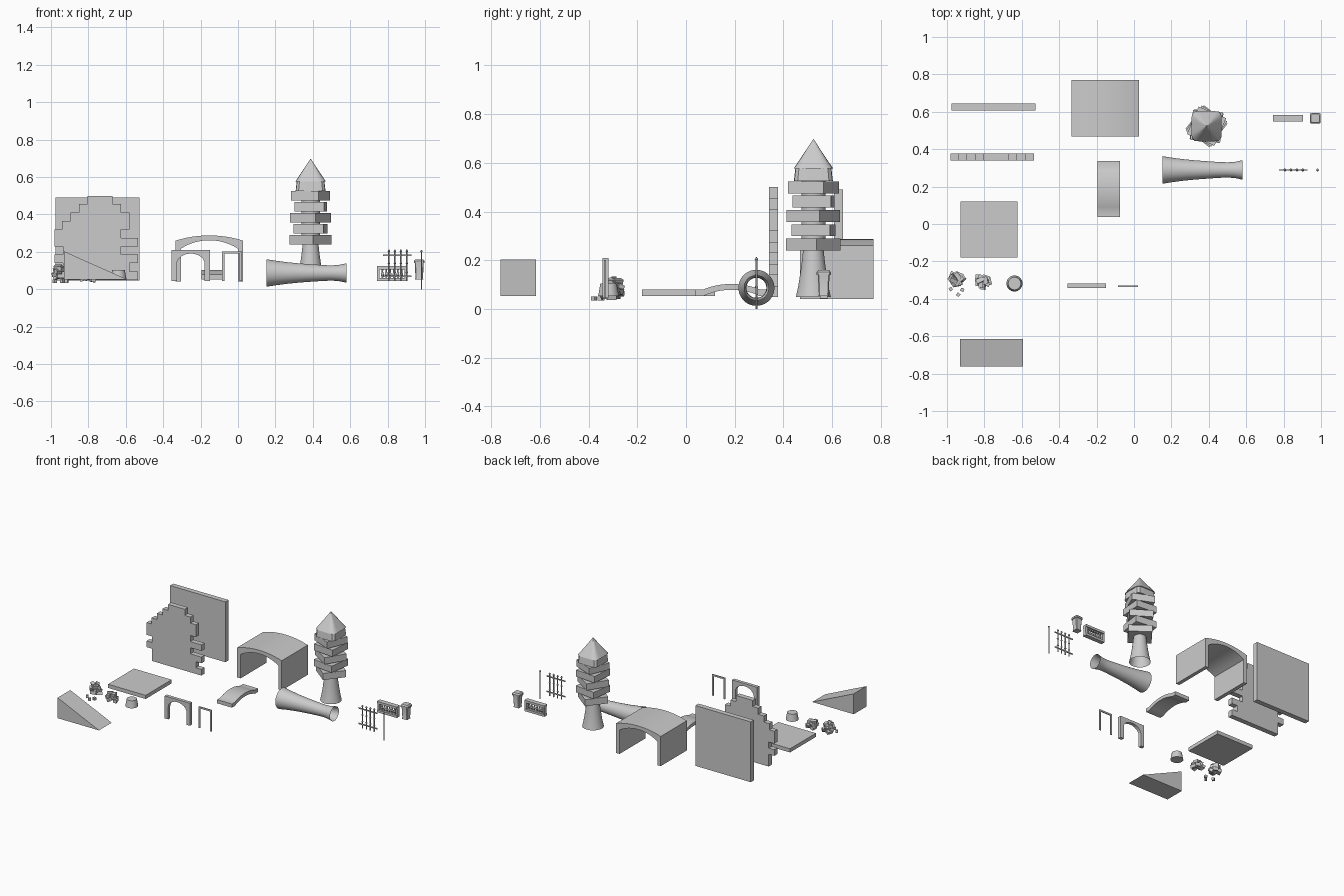
import bpy, bmesh, math, random
from mathutils import Matrix, Vector

if "Cube" in bpy.data.objects:
    bpy.data.objects.remove(bpy.data.objects["Cube"])

random.seed(4)


def finish(name, bm, smooth=False):
    bmesh.ops.recalc_face_normals(bm, faces=bm.faces)
    me = bpy.data.meshes.new(name)
    bm.to_mesh(me)
    bm.free()
    ob = bpy.data.objects.new(name, me)
    bpy.context.collection.objects.link(ob)
    if smooth:
        bpy.ops.object.select_all(action='DESELECT')
        ob.select_set(True)
        bpy.context.view_layer.objects.active = ob
        bpy.ops.object.shade_smooth_by_angle(angle=math.radians(35))
    return ob


def add_box(bm, x, y, z, rot=None):
    """Axis box from (min, max) ranges, optionally rotated about its centre."""
    c = Vector((sum(x) / 2, sum(y) / 2, sum(z) / 2))
    m = Matrix.Translation(c) @ (rot or Matrix()) @ Matrix.Diagonal((x[1] - x[0], y[1] - y[0], z[1] - z[0], 1))
    bmesh.ops.create_cube(bm, size=1, matrix=m)


def box(name, x, y, z, rot=None):
    bm = bmesh.new()
    add_box(bm, x, y, z, rot)
    return finish(name, bm)


def prism(name, pts, a, b, axis='y'):
    """Extrude an outline: (x, z) along y, or (y, z) along x."""
    bm = bmesh.new()
    put = (lambda p: (p[0], a, p[1])) if axis == 'y' else (lambda p: (a, p[0], p[1]))
    f = bm.faces.new([bm.verts.new(put(p)) for p in pts])
    ext = bmesh.ops.extrude_face_region(bm, geom=[f])
    d = Vector((0, b - a, 0)) if axis == 'y' else Vector((b - a, 0, 0))
    bmesh.ops.translate(bm, vec=d, verts=[v for v in ext['geom'] if isinstance(v, bmesh.types.BMVert)])
    return finish(name, bm, True)


def add_lathe(bm, prof, m, n=24, power=2, caps=(False, False)):
    """Rings of (radius, height); power above 2 gives rounded squares."""
    rings = []
    for r, h in prof:
        ring = []
        for i in range(n):
            t = 2 * math.pi * (i + .5) / n
            c, s = math.cos(t), math.sin(t)
            k = r / (abs(c) ** power + abs(s) ** power) ** (1 / power)
            ring.append(bm.verts.new(m @ Vector((k * c, k * s, h))))
        rings.append(ring)
    for p, q in zip(rings, rings[1:]):
        for i in range(n):
            j = (i + 1) % n
            bm.faces.new((p[i], p[j], q[j], q[i]))
    for use, ring in zip(caps, (rings[0], rings[-1])):
        if use:
            bm.faces.new(ring)


def arc(x0, x1, z_edge, z_mid, n=12):
    """Circular arc from x0 to x1 rising from z_edge to z_mid."""
    w, s = (x1 - x0) / 2, z_mid - z_edge
    r = (w * w + s * s) / (2 * s)
    a = math.asin(min(1, w / r))
    return [((x0 + x1) / 2 + r * math.sin(-a + 2 * a * i / n),
             z_mid - r + r * math.cos(-a + 2 * a * i / n)) for i in range(n + 1)]


# Walls, floor and ramp
box("solid_wall", (-.976, -.527), (.607, .644), (.048, .49))
box("floor_slab", (-.928, -.623), (-.18, .12), (.053, .08))
prism("ramp", [(-.93, .053), (-.594, .053), (-.93, .203)], -.762, -.615)

# Broken wall: stepped brick courses
left = [-.935, -.935, -.98, -.935, -.98, -.98, -.94, -.895, -.85, -.805]
right = [-.535, -.58, -.535, -.625, -.535, -.625, -.58, -.58, -.625, -.67]
outline = []
for i, x in enumerate(right):
    outline += [(x, .05 + .045 * i), (x, .095 + .045 * i)]
for i in range(9, -1, -1):
    outline += [(left[i], .095 + .045 * i), (left[i], .05 + .045 * i)]
clean = [p for i, p in enumerate(outline) if p != outline[i - 1]]
prism("broken_wall", clean, .34, .377)

# Vaulted passage
prism("vault", [(-.334, .042)] + arc(-.334, .027, .26, .288) + [(.027, .042), (0, .042)]
      + arc(-.306, 0, .217, .262)[::-1] + [(-.306, .042)], .468, .77)

# Small arched bridge
prism("bridge", [(.037, .053), (.037, .08)] + arc(.07, .304, .08, .103)
      + [(.337, .08), (.337, .053)] + arc(.07, .304, .053, .079)[::-1], -.195, -.075, 'x')

# Arched gateway and thin door frame
inner = [(-.2525 - .0745 * math.cos(math.pi * i / 12), .135 + .056 * math.sin(math.pi * i / 12)) for i in range(13)]
prism("gate_arch", [(-.355, .045), (-.355, .21), (-.15, .21), (-.15, .045), (-.178, .045)]
      + inner[::-1] + [(-.327, .045)], -.342, -.318)
prism("door_frame", [(-.085, .045), (-.085, .202), (.021, .202), (.021, .045), (.009, .045),
                     (.009, .19), (-.073, .19), (-.073, .045)], -.336, -.329)

# Flared fallen column, open at both ends
bm = bmesh.new()
m = Matrix.Translation((.152, .289, .087)) @ Matrix.Rotation(math.pi / 2, 4, 'Y')
add_lathe(bm, [(.074, 0), (.066, .05), (.058, .11), (.051, .18), (.046, .25),
               (.042, .31), (.041, .35), (.043, .385), (.052, .428)], m, 32)
finish("fallen_column", bm, True)

# Tower: flared foot, core, twisted blocks and pointed roof
TX, TY = .388, .523
T = Matrix.Translation((TX, TY, 0))
bm = bmesh.new()
add_lathe(bm, [(.072, .05), (.063, .09), (.055, .14), (.048, .19), (.042, .245)], T, 32)
finish("tower_foot", bm, True)
bm = bmesh.new()
add_lathe(bm, [(.05, .25), (.05, .53)], T, 24, caps=(True, True))
finish("tower_core", bm, True)
for i, ang in enumerate([-38, -8, -32, -5, -23]):
    z = .24 + .0588 * i
    box(f"tower_block_{i + 1}", (TX - .08, TX + .08), (TY - .08, TY + .08), (z, z + .049),
        Matrix.Rotation(math.radians(ang), 4, 'Z'))
bm = bmesh.new()
add_lathe(bm, [(.08, .525), (.074, .577)], T, 32, 8, (True, True))
add_lathe(bm, [(.081, .577), (.04, .638), (.0005, .698)], T, 32, 6, (True, True))
finish("tower_roof", bm, True)

# Balustrade with rails and turned balusters
bm = bmesh.new()
add_box(bm, (.743, .904), (.548, .583), (.107, .124))
add_box(bm, (.743, .904), (.55, .581), (.043, .06))
for x in (.75, .897):
    add_box(bm, (x - .007, x + .007), (.553, .578), (.06, .107))
for i in range(6):
    m = Matrix.Translation((.772 + .0206 * i, .5655, 0))
    add_lathe(bm, [(.006, .06), (.004, .066), (.009, .077), (.004, .095), (.006, .107)], m, 10)
finish("balustrade", bm, True)

# Stone post, tapered body with cap
bm = bmesh.new()
P = Matrix.Translation((.969, .5655, 0))
add_lathe(bm, [(.0225, .053), (.02, .06), (.024, .14)], P, 32, 14, (True, True))
add_lathe(bm, [(.029, .14), (.029, .151), (.022, .16)], P, 32, 14, (True, True))
finish("post", bm, True)

# Iron fence with spear bars, and the lone pole
bar = [(.004, .043), (.004, .085), (.008, .09), (.004, .095), (.004, .135), (.008, .14), (.004, .145),
       (.004, .198), (.008, .204), (.001, .214)]
bm = bmesh.new()
for z in (.07, .183):
    add_box(bm, (.776, .928), (.286, .292), (z - .004, z + .004))
for i in range(4):
    add_lathe(bm, bar, Matrix.Translation((.807 + .032 * i, .289, 0)), 8, caps=(True, True))
finish("iron_fence", bm, True)
bm = bmesh.new()
add_lathe(bm, [(.004, 0), (.004, .198), (.0075, .204), (.001, .211)], Matrix.Translation((.981, .289, 0)), 10,
          caps=(True, True))
finish("fence_pole", bm, True)

# Round tapered plinth
bm = bmesh.new()
add_lathe(bm, [(.043, .053), (.034, .104)], Matrix.Translation((-.639, -.318, 0)), 24, caps=(True, True))
finish("plinth", bm, True)


# Rubble piles of tumbled bricks
def rubble(name, cx, cy, n, rx, ry, z0, z1):
    bm = bmesh.new()
    for i in range(n):
        t, k = i * 2.4, 1 - .6 * i / n
        x, y, z = cx + rx * k * math.cos(t), cy + ry * k * math.sin(t), z0 + (z1 - z0) * i / (n - 1)
        rot = Matrix.Rotation(random.uniform(0, 3), 4, 'Z') @ Matrix.Rotation(random.uniform(-.5, .5), 4, 'X')
        add_box(bm, (x - .02, x + .02), (y - .012, y + .012), (z - .011, z + .011), rot)
    return finish(name, bm)


rubble("rubble_pile_tall", -.95, -.295, 13, .03, .03, .06, .118)
rubble("rubble_pile_low", -.81, -.307, 10, .033, .027, .05, .09)
for i, (x, y) in enumerate([(-.98, -.348), (-.94, -.378), (-.918, -.352)]):
    box(f"loose_stone_{i + 1}", (x - .009, x + .009), (y - .009, y + .009), (.034, .052),
        Matrix.Rotation(.6 + .3 * i, 4, 'Z'))
